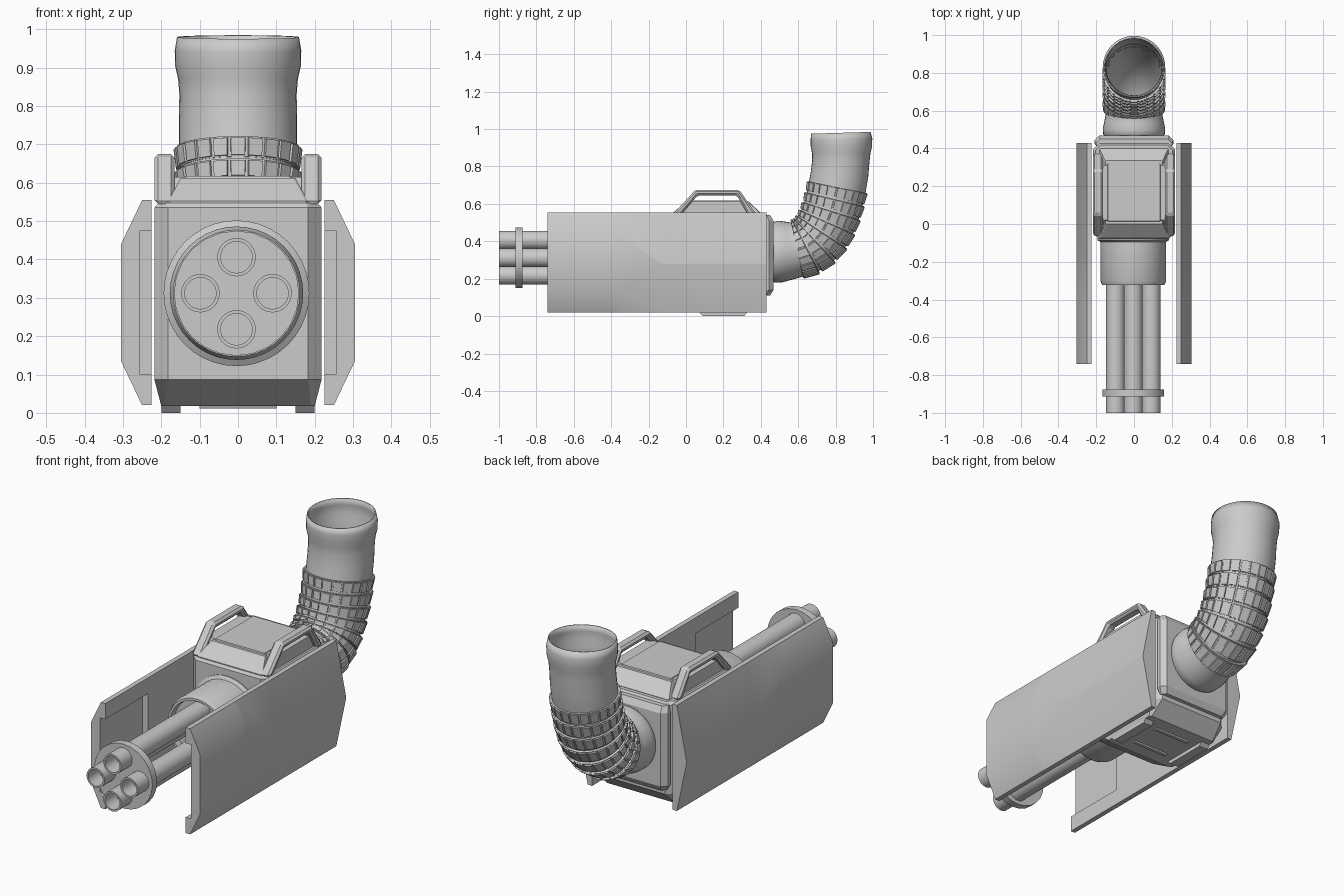
import bpy, bmesh, math
from mathutils import Vector

if bpy.data.objects.get("Cube"):
    bpy.data.objects.remove(bpy.data.objects["Cube"])

GREY = (0.6, 0.6, 0.6, 1)
mat = bpy.data.materials.new("plain grey")
mat.use_nodes = True
mat.diffuse_color = GREY
mat.node_tree.nodes["Principled BSDF"].inputs["Base Color"].default_value = GREY

AXIS_X, AXIS_Z = -0.004, 0.312


def finish(name, bm, smooth=None):
    bmesh.ops.recalc_face_normals(bm, faces=bm.faces)
    mesh = bpy.data.meshes.new(name)
    bm.to_mesh(mesh)
    bm.free()
    mesh.materials.append(mat)
    obj = bpy.data.objects.new(name, mesh)
    bpy.context.collection.objects.link(obj)
    if smooth:
        bpy.ops.object.select_all(action="DESELECT")
        obj.select_set(True)
        bpy.context.view_layer.objects.active = obj
        bpy.ops.object.shade_smooth_by_angle(angle=math.radians(smooth))
    return obj


def loft(bm, rings, caps=True):
    """Bridge rings of points; returns the faces of each strip."""
    loops = [[bm.verts.new(p) for p in ring] for ring in rings]
    strips = []
    n = len(loops[0])
    for a, b in zip(loops, loops[1:]):
        strips.append([bm.faces.new((a[i], a[(i + 1) % n], b[(i + 1) % n], b[i]))
                       for i in range(n)])
    if caps:
        bm.faces.new(loops[0])
        bm.faces.new(loops[-1])
    return strips


def lathe(name, profile, x=AXIS_X, z=AXIS_Z, sides=32):
    """Turn (radius, y) points around an axis parallel to y."""
    angles = [2 * math.pi * i / sides for i in range(sides)]
    bm = bmesh.new()
    loft(bm, [[(x + r * math.cos(a), y, z + r * math.sin(a)) for a in angles]
              for r, y in profile])
    return finish(name, bm, 35)


def plan(hx, y0, y1, z, c):
    """Rectangle with cut corners at height z."""
    return [(-hx + c, y0, z), (hx - c, y0, z), (hx, y0 + c, z), (hx, y1 - c, z),
            (hx - c, y1, z), (-hx + c, y1, z), (-hx, y1 - c, z), (-hx, y0 + c, z)]


def stack(name, layers):
    bm = bmesh.new()
    loft(bm, [plan(*layer) for layer in layers])
    return finish(name, bm)


def prism(name, outline, x0, x1, bevel=0.0):
    """Extrude a (y, z) outline along x."""
    bm = bmesh.new()
    loft(bm, [[(x, y, z) for y, z in outline] for x in (x0, x1)])
    obj = finish(name, bm)
    if bevel:
        mod = obj.modifiers.new("bevel", "BEVEL")
        mod.width = bevel
        mod.segments = 1
    return obj


# Body with tapered underside and cut vertical edges
stack("body", [(0.2, 0.04, 0.36, 0.018, 0.01), (0.218, -0.08, 0.43, 0.087, 0.035),
               (0.218, -0.08, 0.43, 0.535, 0.035), (0.205, -0.068, 0.418, 0.55, 0.03)])
stack("back_panel", [(0.19, 0.4, 0.45, 0.11, 0.02), (0.21, 0.4, 0.468, 0.14, 0.025),
                     (0.21, 0.4, 0.468, 0.51, 0.025), (0.2, 0.4, 0.45, 0.54, 0.02)])

# Roof hatch with a slightly raised lid
stack("hatch", [(0.182, -0.07, 0.4, 0.54, 0.005), (0.182, -0.07, 0.4, 0.552, 0.005),
                (0.15, 0, 0.335, 0.612, 0.005)])
stack("hatch_lid", [(0.142, 0.012, 0.323, 0.608, 0.004), (0.138, 0.016, 0.319, 0.618, 0.004)])

# Underside panel frame
for y in (0.12, 0.28):
    prism("underside_bar", [(y - 0.012, 0.02), (y + 0.012, 0.02),
                            (y + 0.008, 0.011), (y - 0.008, 0.011)], -0.1, 0.1)

for side, word in ((-1, "right"), (1, "left")):
    # Roof grab handles with an open slot
    prism(word + "_handle",
          [(-0.07, 0.545), (0.05, 0.675), (0.285, 0.675), (0.375, 0.545),
           (0.33, 0.545), (0.272, 0.645), (0.062, 0.645), (-0.025, 0.545)],
          side * 0.165, side * 0.218, 0.01)
    prism(word + "_handle_base",
          [(-0.05, 0.54), (0.02, 0.615), (0.31, 0.615), (0.35, 0.54)],
          side * 0.14, side * 0.195)
    # Skids under the body
    prism(word + "_skid", [(0.07, 0.022), (0.09, 0), (0.31, 0), (0.33, 0.022)],
          side * 0.15, side * 0.2)

    # Armour plate: flat band on the outside narrows to a ridge; hollow inside the nose
    def section(y, low, high, inset, flat=0.305):
        pts = [(0.225, 0.555), (0.25, 0.555), (flat, high), (flat, low), (0.25, 0.02),
               (0.225, 0.02), (0.225, 0.1), (0.225 + inset, 0.1),
               (0.225 + inset, 0.475), (0.225, 0.475)]
        return [(side * x, y, z) for x, z in pts]

    bm = bmesh.new()
    loft(bm, [section(-0.74, 0.135, 0.44, 0.03), section(-0.4, 0.135, 0.44, 0.03),
              section(-0.399, 0.135, 0.44, 0), section(-0.36, 0.135, 0.44, 0),
              section(-0.13, 0.279, 0.281, 0), section(0.43, 0.279, 0.281, 0)])
    bmesh.ops.remove_doubles(bm, verts=bm.verts, dist=0.0001)
    bmesh.ops.dissolve_degenerate(bm, edges=bm.edges, dist=0.0001)
    finish(word + "_armour_plate", bm, 30)

# Barrel housing, spacer disc and four open barrels
lathe("barrel_housing", [(0.19, -0.06), (0.19, -0.085), (0.174, -0.095), (0.174, -0.3),
                         (0.165, -0.322), (0.153, -0.322), (0.15, -0.29)], sides=40)
lathe("spacer_disc", [(0.163, -0.875), (0.163, -0.912)], sides=24)
for i in range(4):
    a = i * math.pi / 2
    lathe("barrel", [(0.05, -0.25), (0.05, -1), (0.041, -1), (0.041, -0.9)],
          AXIS_X + 0.094 * math.cos(a), AXIS_Z + 0.094 * math.sin(a))


# Bent hose
def hose_ring(c, d, r, sides):
    d = Vector((0, *d)).normalized()
    out = Vector((0, d.z, -d.y))
    return [Vector((0, *c)) + r * (math.cos(a) * Vector((1, 0, 0)) + math.sin(a) * out)
            for a in (2 * math.pi * i / sides for i in range(sides))]


BEND = [Vector(p) for p in ((0.59, 0.355), (0.737, 0.385), (0.78, 0.545), (0.81, 0.695))]


def bend(t, r, sides=40):
    a, b, c, d = BEND
    s = 1 - t
    pos = s**3 * a + 3 * s * s * t * b + 3 * s * t * t * c + t**3 * d
    way = s * s * (b - a) + 2 * s * t * (c - b) + t * t * (d - c)
    return hose_ring(pos, way, r, sides)


rings = [hose_ring((y, z), (1, lean), r, 40) for y, z, lean, r in
         ((0.455, 0.34, 0, 0.15), (0.475, 0.342, 0, 0.163),
          (0.505, 0.345, 0.05, 0.165), (0.55, 0.35, 0.12, 0.156))]
rings += [bend(i / 12, 0.148 + 0.006 * i / 12) for i in range(13)]
rings += [hose_ring((y, z), (lean, 1), r, 40) for y, z, lean, r in
          ((0.821, 0.76, 0.09, 0.154), (0.828, 0.83, 0.03, 0.153),
           (0.83, 0.87, 0, 0.156), (0.831, 0.905, 0, 0.164),
           (0.831, 0.945, -0.02, 0.165), (0.828, 0.98, -0.03, 0.159))]
bm = bmesh.new()
loft(bm, rings, caps=False)
hose = finish("hose", bm, 40)
wall = hose.modifiers.new("wall", "SOLIDIFY")
wall.thickness = 0.006

# Flared hose bands with raised tiles
BANDS, TILES = 7, 22
bm = bmesh.new()
tiles = []
for i in range(BANDS):
    t0, t1 = (i + 0.04) / BANDS, (i + 0.92) / BANDS
    strips = loft(bm, [bend(t0, 0.147, TILES), bend(t0, 0.156, TILES),
                       bend(t1, 0.163, TILES), bend(t1, 0.147, TILES)], caps=False)
    tiles += strips[1]
bmesh.ops.recalc_face_normals(bm, faces=bm.faces)
bmesh.ops.inset_individual(bm, faces=tiles, thickness=0.005, depth=0)
bmesh.ops.inset_individual(bm, faces=tiles, thickness=0.001, depth=0.006)
finish("hose_bands", bm)
